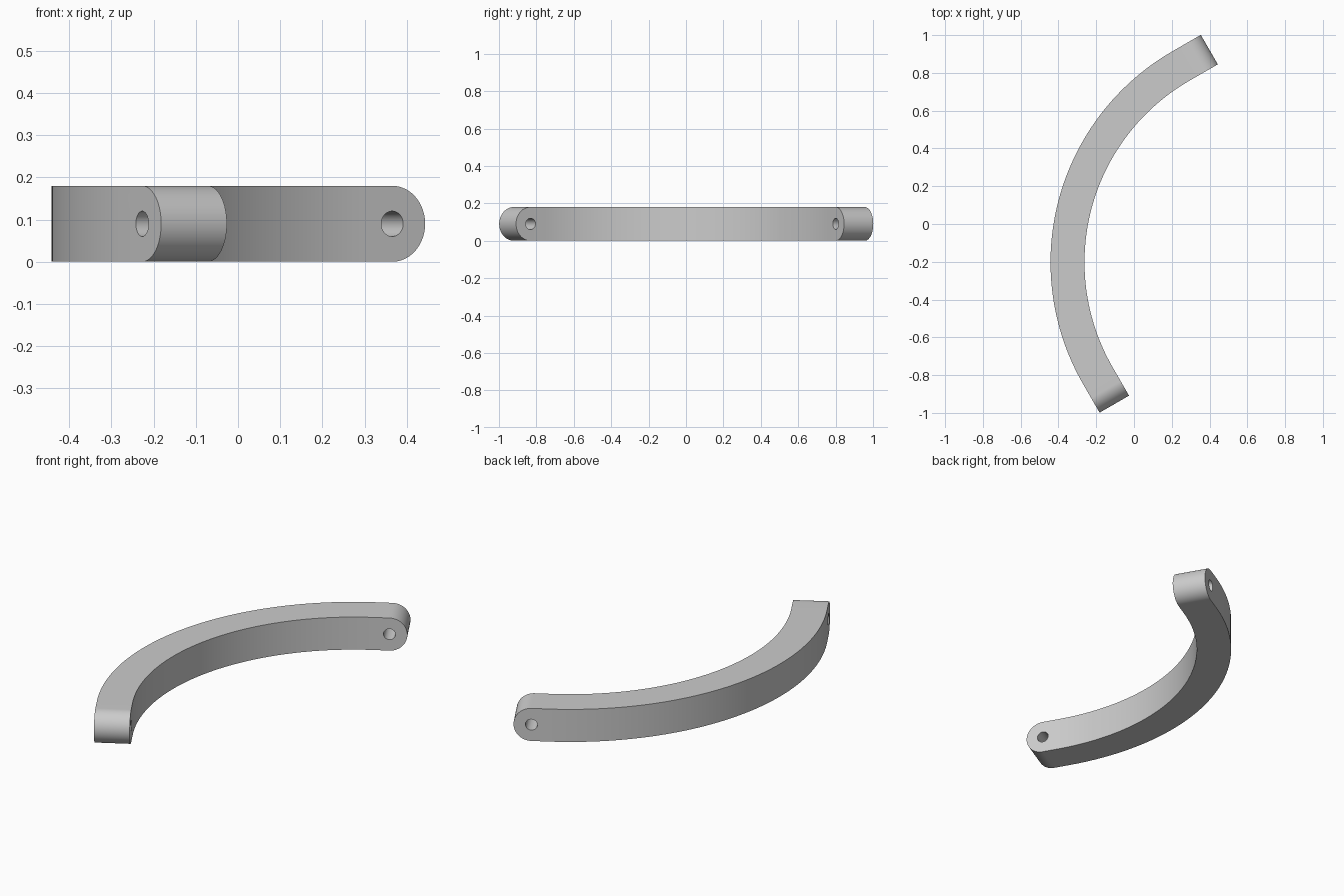
import bpy, bmesh
from math import sin, cos, pi, radians
from mathutils import Vector, Matrix

cube = bpy.data.objects.get("Cube")
if cube:
    bpy.data.objects.remove(cube, do_unlink=True)

OUTER, WIDTH, HALF = 1.29, 0.18, 0.09     # arc radius, bar width, half height
STRAIGHT = 0.174                          # straight run past each arc end
CENTRE = Vector((0.848, -0.203, HALF))
START, END = radians(120), radians(210)
HOLE = 0.03
ARC_STEPS, TIP_STEPS = 64, 20

grey = bpy.data.materials.new("light grey")
grey.use_nodes = True
colour = (0.6, 0.6, 0.6, 1)
grey.diffuse_color = colour
grey.node_tree.nodes["Principled BSDF"].inputs["Base Color"].default_value = colour


def radial(a):
    return Vector((cos(a), sin(a), 0))


def tangent(a):
    return Vector((-sin(a), cos(a), 0))


# Stations along the bar: angle, run past the arc end, half height
def tip(angle, side):
    pin = STRAIGHT - HALF
    return [(angle, side * (pin + HALF * sin(u)), HALF * cos(u))
            for u in (pi / 2 * i / TIP_STEPS for i in range(TIP_STEPS + 1))]


arc = [(START + (END - START) * i / ARC_STEPS, 0, HALF) for i in range(ARC_STEPS + 1)]
stations = tip(START, -1)[::-1] + arc + tip(END, 1)

# Curved bar with rounded ends, lofted through the stations
bm = bmesh.new()
rings = []
for a, run, h in stations:
    base = CENTRE + tangent(a) * run
    corners = [(OUTER, -h), (OUTER, h), (OUTER - WIDTH, h), (OUTER - WIDTH, -h)]
    rings.append([bm.verts.new(base + radial(a) * r + Vector((0, 0, z))) for r, z in corners])
for p, q in zip(rings, rings[1:]):
    for i in range(4):
        j = (i + 1) % 4
        bm.faces.new((p[i], p[j], q[j], q[i]))
bmesh.ops.remove_doubles(bm, verts=bm.verts, dist=1e-5)
bmesh.ops.recalc_face_normals(bm, faces=bm.faces)
mesh = bpy.data.meshes.new("curved_bar")
bm.to_mesh(mesh)
bm.free()
mesh.materials.append(grey)
bar = bpy.data.objects.new("curved_bar", mesh)
bpy.context.collection.objects.link(bar)

# Pin hole through each rounded end
for a, side in ((START, -1), (END, 1)):
    spot = CENTRE + radial(a) * (OUTER - WIDTH / 2) + tangent(a) * side * (STRAIGHT - HALF)
    bpy.ops.mesh.primitive_cylinder_add(vertices=40, radius=HOLE, depth=WIDTH * 2)
    cutter = bpy.context.object
    cutter.name = "hole_cutter"
    cutter.hide_render = True
    cutter.data.materials.append(grey)
    cutter.matrix_world = Matrix.Translation(spot) @ radial(a).to_track_quat('Z', 'Y').to_matrix().to_4x4()
    mod = bar.modifiers.new("pin_hole", 'BOOLEAN')
    mod.operation = 'DIFFERENCE'
    mod.solver = 'EXACT'
    mod.object = cutter
    bpy.context.view_layer.objects.active = bar
    bpy.ops.object.modifier_apply(modifier=mod.name)
    bpy.data.objects.remove(cutter, do_unlink=True)

bpy.ops.object.select_all(action='DESELECT')
bar.select_set(True)
bpy.context.view_layer.objects.active = bar
bpy.ops.object.shade_smooth_by_angle(angle=radians(30))
